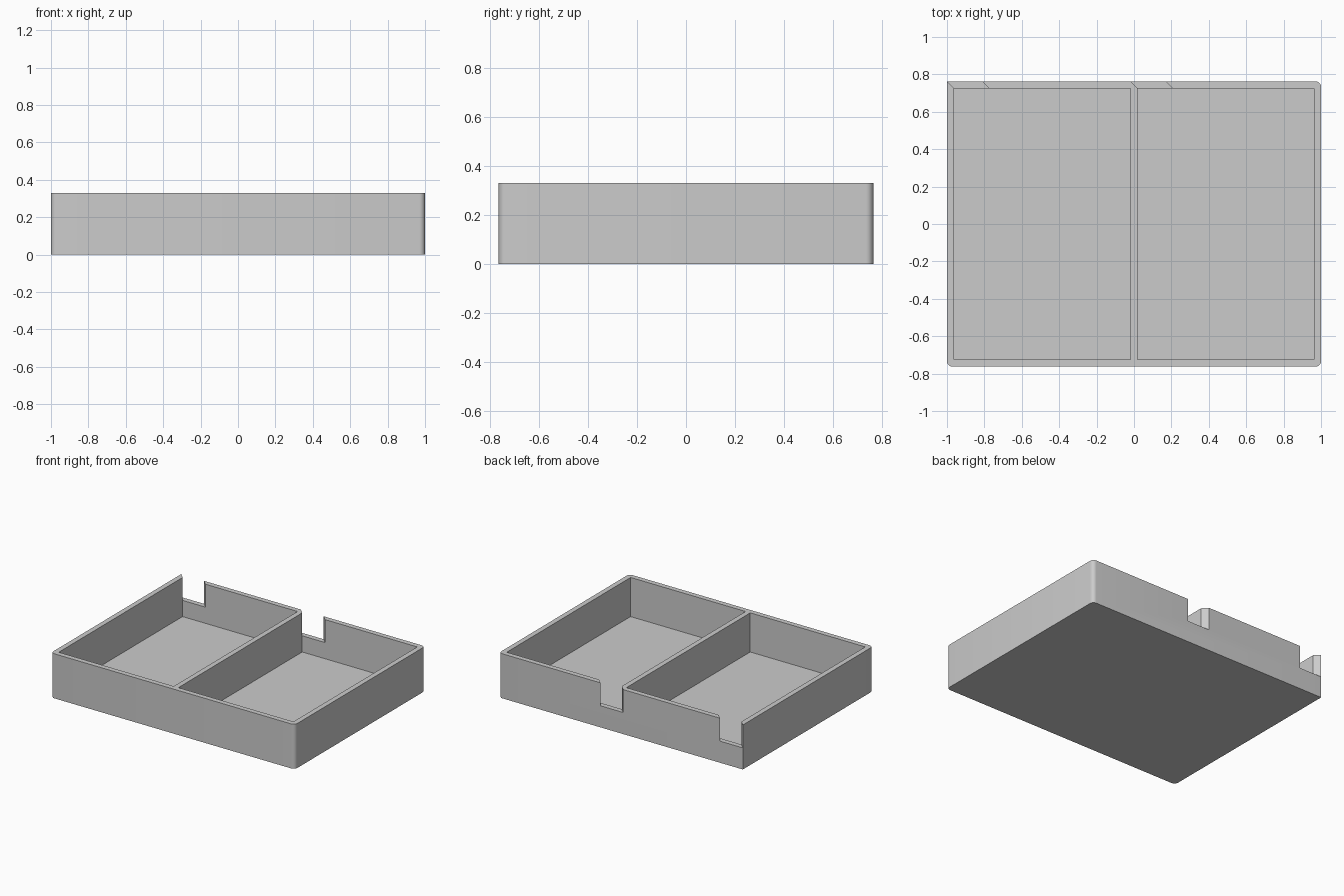
import bpy, bmesh, math
from mathutils import Vector

cube = bpy.data.objects.get("Cube")
if cube:
    bpy.data.objects.remove(cube, do_unlink=True)

HALF_X, HALF_Y, HEIGHT = 1.0, 0.763, 0.33
WALL, FLOOR, NOTCH_Z = 0.038, 0.04, 0.16
RADIUS = 0.03

grey = bpy.data.materials.new("light grey plastic")
grey.use_nodes = True
GREY = (0.6, 0.6, 0.6, 1)
grey.diffuse_color = GREY
grey.node_tree.nodes["Principled BSDF"].inputs["Base Color"].default_value = GREY


def prism(name, outline, z0, z1):
    """Upright solid from a counter-clockwise outline."""
    bm = bmesh.new()
    base = bm.faces.new([bm.verts.new((x, y, z0)) for x, y in outline])
    top = bmesh.ops.extrude_face_region(bm, geom=[base])["geom"]
    verts = [g for g in top if isinstance(g, bmesh.types.BMVert)]
    bmesh.ops.translate(bm, verts=verts, vec=Vector((0, 0, z1 - z0)))
    bmesh.ops.recalc_face_normals(bm, faces=bm.faces)
    mesh = bpy.data.meshes.new(name)
    bm.to_mesh(mesh)
    bm.free()
    mesh.materials.append(grey)
    obj = bpy.data.objects.new(name, mesh)
    bpy.context.collection.objects.link(obj)
    return obj


def arc(cx, cy, start, steps=6):
    """Quarter-circle corner points."""
    angles = [start + math.pi / 2 * i / steps for i in range(steps + 1)]
    return [(cx + RADIUS * math.cos(a), cy + RADIUS * math.sin(a)) for a in angles]


# Outer block: three rounded corners, sharp at the back right where a notch cuts in
ix, iy = HALF_X - RADIUS, HALF_Y - RADIUS
outline = (arc(ix, -iy, -math.pi / 2) + arc(ix, iy, 0)
           + [(-HALF_X, HALF_Y)] + arc(-ix, -iy, math.pi))
tray = prism("tray", outline, 0, HEIGHT)

# Two compartments either side of the divider
cutters = []
py = HALF_Y - WALL
for name, x0, x1 in (("right_pocket", -HALF_X + WALL, -WALL / 2),
                     ("left_pocket", WALL / 2, HALF_X - WALL)):
    box = [(x0, -py), (x1, -py), (x1, py), (x0, py)]
    cutters.append(prism(name, box, FLOOR, HEIGHT + 0.1))

# Slanted notches through the back wall, one per compartment
for name, x0 in (("right_notch", -HALF_X), ("left_notch", -WALL / 2)):
    x1 = x0 + 0.187
    out, into = 0.05, WALL + 0.002
    slant = [(x0 + into, HALF_Y - into), (x1 + into, HALF_Y - into),
             (x1 - out, HALF_Y + out), (x0 - out, HALF_Y + out)]
    cutters.append(prism(name, slant, NOTCH_Z, HEIGHT + 0.1))

# Carve the tray
bpy.context.view_layer.objects.active = tray
for cutter in cutters:
    cut = tray.modifiers.new(cutter.name, "BOOLEAN")
    cut.operation = "DIFFERENCE"
    cut.solver = "EXACT"
    cut.object = cutter
    bpy.ops.object.modifier_apply(modifier=cut.name)
    bpy.data.objects.remove(cutter, do_unlink=True)

# Smooth the rounded corners only
bpy.ops.object.select_all(action="DESELECT")
tray.select_set(True)
bpy.ops.object.shade_smooth_by_angle(angle=math.radians(30))
